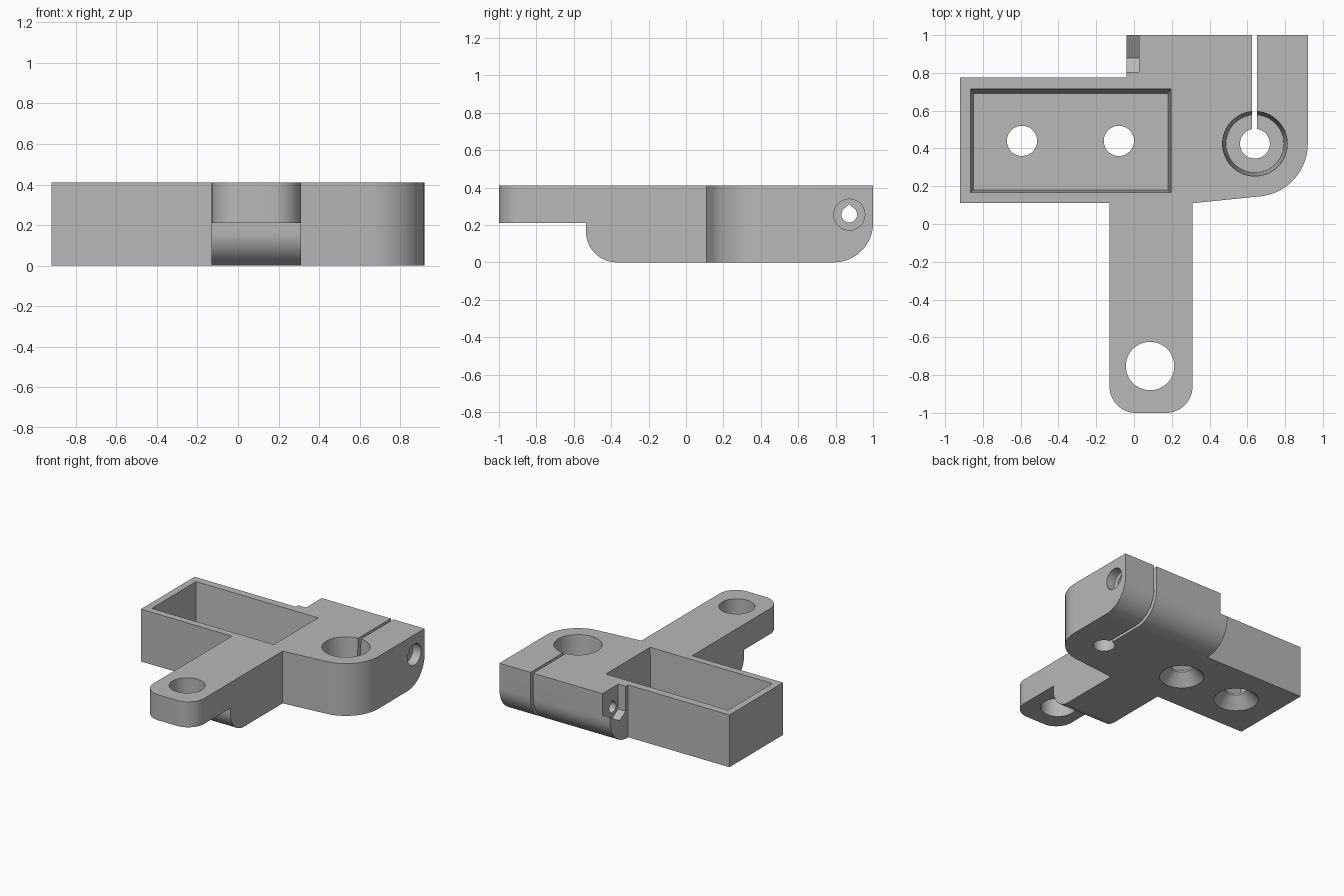
import bpy, bmesh
from math import sin, cos, radians

if "Cube" in bpy.data.objects:
    bpy.data.objects.remove(bpy.data.objects["Cube"], do_unlink=True)

TOP, UNDER, FLOOR = 0.41, 0.21, 0.1
HOLE_X, HOLE_Y = 0.64, 0.425      # clamp bore centre
BOLT_Y, BOLT_Z = 0.873, 0.255     # clamping bolt axis

grey = bpy.data.materials.new("plain grey")
grey.use_nodes = True
colour = (0.48, 0.48, 0.48, 1)
grey.diffuse_color = colour
grey.node_tree.nodes["Principled BSDF"].inputs["Base Color"].default_value = colour


def arc(cu, cv, r, start, end, steps=16):
    angles = [radians(start + (end - start) * i / steps) for i in range(steps + 1)]
    return [(cu + r * cos(a), cv + r * sin(a)) for a in angles]


def circle(cu, cv, r, steps=64):
    return arc(cu, cv, r, 0, 360, steps)[:-1]


def rect(u0, u1, v0, v1):
    return [(u0, v0), (u1, v0), (u1, v1), (u0, v1)]


def loft(name, lower, lo, hi, upper=None, axis="z"):
    """Solid between two matching profiles: xy along z, or yz along x."""
    bm = bmesh.new()

    def ring(points, h):
        return [bm.verts.new((u, v, h) if axis == "z" else (h, u, v)) for u, v in points]

    a, b = ring(lower, lo), ring(upper or lower, hi)
    bm.faces.new(a[::-1])
    bm.faces.new(b)
    for i in range(len(a)):
        j = (i + 1) % len(a)
        bm.faces.new((a[i], a[j], b[j], b[i]))
    bmesh.ops.recalc_face_normals(bm, faces=bm.faces)
    mesh = bpy.data.meshes.new(name)
    bm.to_mesh(mesh)
    bm.free()
    mesh.materials.append(grey)
    obj = bpy.data.objects.new(name, mesh)
    bpy.context.collection.objects.link(obj)
    return obj


def cut(*args, **kwargs):
    cutter = loft(*args, **kwargs)
    cutter.hide_render = True
    bpy.context.view_layer.objects.active = body
    mod = body.modifiers.new("cut", "BOOLEAN")
    mod.operation = "DIFFERENCE"
    mod.solver = "EXACT"
    mod.object = cutter
    bpy.ops.object.modifier_apply(modifier=mod.name)
    bpy.data.objects.remove(cutter, do_unlink=True)


# Plan outline: tray, arm with rounded tip, clamp with rounded corner
outline = [(-0.92, 0.775), (-0.92, 0.11), (-0.13, 0.11)]
outline += arc(0.01, -0.86, 0.14, 180, 270)
outline += arc(0.17, -0.86, 0.14, 270, 360)
outline += [(0.31, 0.11)]
outline += arc(HOLE_X, 0.425, 0.28, 277, 360, 24)
outline += [(0.92, 1), (-0.04, 1), (-0.04, 0.775)]
body = loft("bracket_body", outline, 0, TOP)

# Rounded lower back edge of the clamp
cut("back_rounding", arc(0.79, 0.21, 0.21, 270, 360) + [(1.1, 0.21), (1.1, -0.1), (0.79, -0.1)],
    -0.5, 1.1, axis="x")

# Raised underside of the arm tip with a rounded step
step = [(-0.37, -0.1), (-1.1, -0.1), (-1.1, UNDER), (-0.535, UNDER)]
cut("arm_underside", step + arc(-0.37, 0.165, 0.165, 180, 270), -0.5, 0.6, axis="x")
cut("arm_hole", circle(0.085, -0.752, 0.128), -0.1, 0.6)

# Tray pocket with drafted walls and two countersunk holes
cut("tray_pocket", rect(-0.85, 0.18, 0.18, 0.692), FLOOR, TOP + 0.01,
    upper=rect(-0.865, 0.196, 0.165, 0.715))
for x in (-0.593, -0.08):
    cut("screw_hole", circle(x, 0.44, 0.08), -0.1, 0.2)
    cut("countersink", circle(x, 0.44, 0.17), -0.01, 0.085, upper=circle(x, 0.44, 0.08))

# Clamp bore, its bottom hole and the slit
cut("clamp_bore", circle(HOLE_X, HOLE_Y, 0.153), FLOOR, TOP + 0.01,
    upper=circle(HOLE_X, HOLE_Y, 0.172))
cut("bore_outlet", circle(HOLE_X, HOLE_Y, 0.079), -0.1, 0.2)
cut("clamp_slit", rect(0.626, 0.65, HOLE_Y, 1.1), -0.1, 0.6)

# Clamping bolt: teardrop hole, round head recess and open nut seat
teardrop = arc(BOLT_Y, BOLT_Z, 0.042, 135, 405, 32) + [(BOLT_Y, BOLT_Z + 0.056)]
cut("bolt_hole", teardrop, -0.2, 1.1, axis="x")
cut("bolt_head_recess", circle(BOLT_Y, BOLT_Z, 0.083), 0.85, 1.1, axis="x")
cut("nut_seat", [(0.805, 0.6), (0.805, 0.215), (0.88, 0.17), (1.1, 0.3), (1.1, 0.6)],
    -0.2, 0.026, axis="x")

bpy.ops.object.select_all(action="DESELECT")
body.select_set(True)
bpy.context.view_layer.objects.active = body
bpy.ops.object.shade_smooth_by_angle(angle=radians(30))
